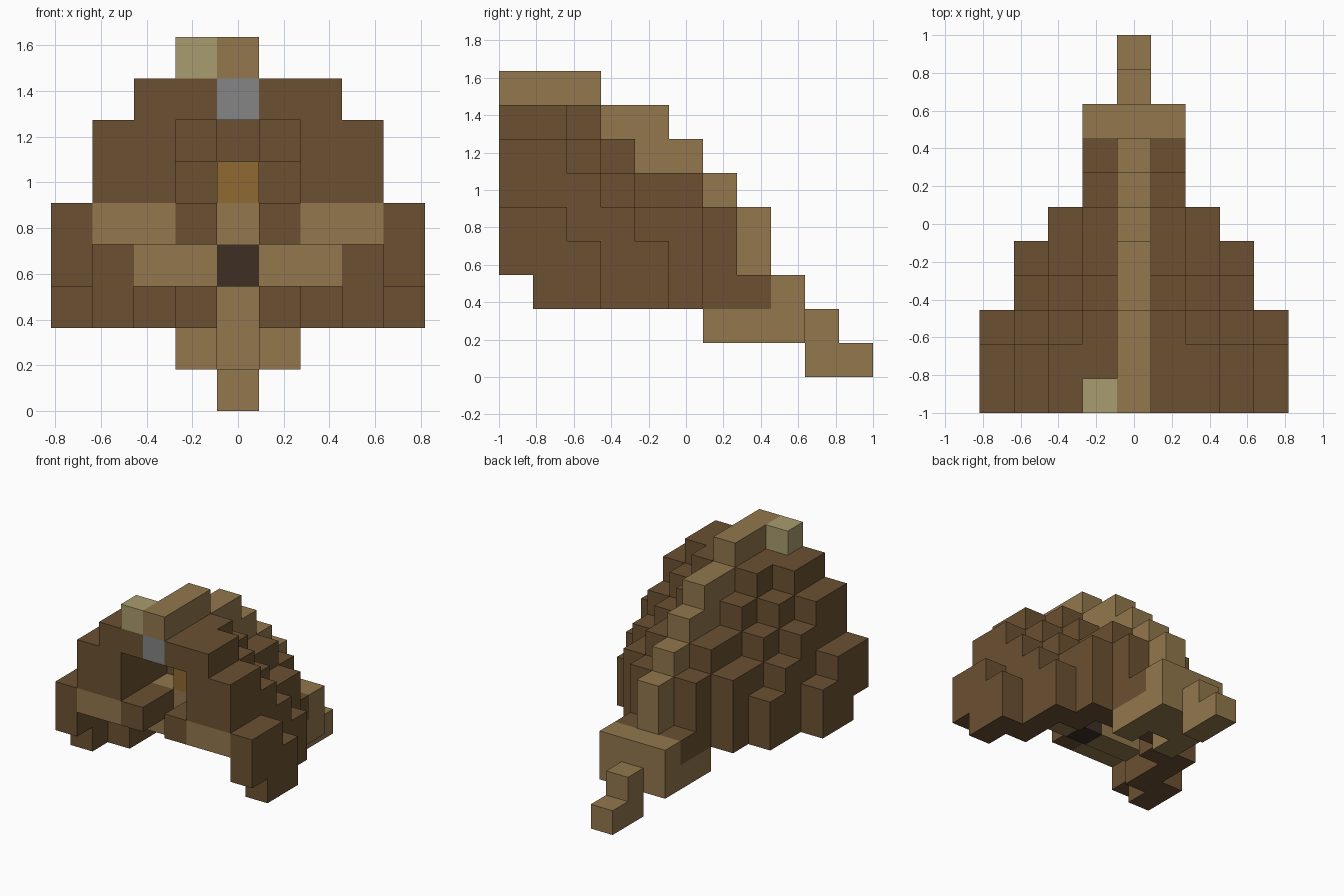
import bpy, bmesh
from mathutils import Vector
from itertools import product

cube = bpy.data.objects.get("Cube")
if cube:
    bpy.data.objects.remove(cube, do_unlink=True)

U = 2 / 11  # edge length of one block


def material(name, rgb):
    lin = [((c / 255 + 0.055) / 1.055) ** 2.4 for c in rgb] + [1]
    m = bpy.data.materials.new(name)
    m.use_nodes = True
    m.diffuse_color = lin
    m.node_tree.nodes["Principled BSDF"].inputs["Base Color"].default_value = lin
    return m


BROWN = material("dark brown fur", (107, 81, 50))
TAN = material("tan fur", (146, 119, 77))
CREAM = material("cream", (170, 156, 112))
GREY = material("grey", (133, 133, 133))
ORANGE = material("amber", (143, 106, 50))
DARK = material("dark umber", (61, 47, 36))

blocks = {}  # (x, y, z) cell -> part name
parts = {}   # part name -> material


def fill(part, mat, xs, ys, zs, mirror=False):
    """Fill a box of cells, given inclusive ranges, for one part."""
    parts[part] = mat
    span = lambda r: range(r[0], r[1] + 1)
    for x, y, z in product(span(xs), span(ys), span(zs)):
        blocks[x, y, z] = part
        if mirror:
            blocks[-x, y, z] = part


# Stepped fur shell: top level of each row from front to back, by distance from centre
STEPS = [
    [7, 7, 7, 6, 5, 5, 4, 2],
    [7, 7, 7, 6, 5, 5, 4, 2],
    [7, 7, 6, 5, 4, 4],
    [6, 6, 5, 4, 3],
    [4, 4, 3],
]


def solid(x, y, z):
    x = abs(x)
    return x < len(STEPS) and y < len(STEPS[x]) and 2 <= z <= STEPS[x][y]


# Keep only the outer layer, leaving the front and the underside open
parts["fur_shell"] = BROWN
for x, y, z in product(range(-4, 5), range(8), range(2, 8)):
    around = [(x + dx, y + dy, z) for dx in (-1, 0, 1) for dy in (0, 1)]
    around.append((x, y, z + 1))
    if solid(x, y, z) and not all(solid(*c) for c in around):
        if not (y == 0 and z == 2):
            blocks[x, y, z] = "fur_shell"

# Front cheeks and brow flaps
fill("front_cheek", BROWN, (2, 3), (0, 1), (5, 6), True)
fill("brow_ledge", BROWN, (1, 3), (0, 1), (4, 4), True)
fill("brow_stripe", TAN, (2, 3), (0, 0), (4, 4), True)

# Inner face with nose and amber patch
fill("inner_face", TAN, (1, 2), (2, 2), (3, 3), True)
fill("inner_face", TAN, (-1, 1), (2, 2), (4, 4))
fill("nose", DARK, (0, 0), (2, 2), (3, 3))
fill("amber_patch", ORANGE, (0, 0), (2, 2), (5, 5))

# Ridge running over the crown and down the back: row range, level range
for ys, zs in [((0, 2), (8, 8)), ((3, 4), (7, 7)), ((4, 5), (6, 6)),
               ((6, 6), (5, 5)), ((7, 7), (2, 4))]:
    fill("back_ridge", TAN, (0, 0), ys, zs)

# Badge and tuft on the crown
fill("front_badge", GREY, (0, 0), (0, 0), (7, 7))
fill("crown_tuft", CREAM, (-1, -1), (0, 0), (8, 8))

# Tail base and tail
fill("tail_base", TAN, (-1, 1), (8, 8), (1, 2))
fill("tail_base", TAN, (1, 1), (6, 7), (1, 1), True)
fill("tail_base", TAN, (0, 0), (7, 7), (1, 1))
fill("tail", TAN, (0, 0), (9, 9), (0, 1))
fill("tail", TAN, (0, 0), (10, 10), (0, 0))


def build(part):
    """Make one mesh from the exposed sides of a part's blocks."""
    bm = bmesh.new()
    for cell in [c for c, p in blocks.items() if p == part]:
        centre = Vector((cell[0], cell[1] - 5, cell[2] + 0.5)) * U
        for axis, sign in product(range(3), (-1, 1)):
            n = Vector((0, 0, 0))
            n[axis] = sign
            if tuple(int(c + d) for c, d in zip(cell, n)) in blocks:
                continue
            a = Vector((0, 0, 0))
            a[(axis + 1) % 3] = 1
            b = n.cross(a)
            corners = (a + b, b - a, -a - b, a - b)
            bm.faces.new([bm.verts.new(centre + (n + k) * U / 2) for k in corners])
    bmesh.ops.remove_doubles(bm, verts=bm.verts, dist=0.001)
    bmesh.ops.dissolve_limit(bm, angle_limit=0.02, verts=bm.verts, edges=bm.edges)
    mesh = bpy.data.meshes.new(part)
    bm.to_mesh(mesh)
    bm.free()
    mesh.materials.append(parts[part])
    bpy.context.collection.objects.link(bpy.data.objects.new(part, mesh))


for part in parts:
    build(part)
